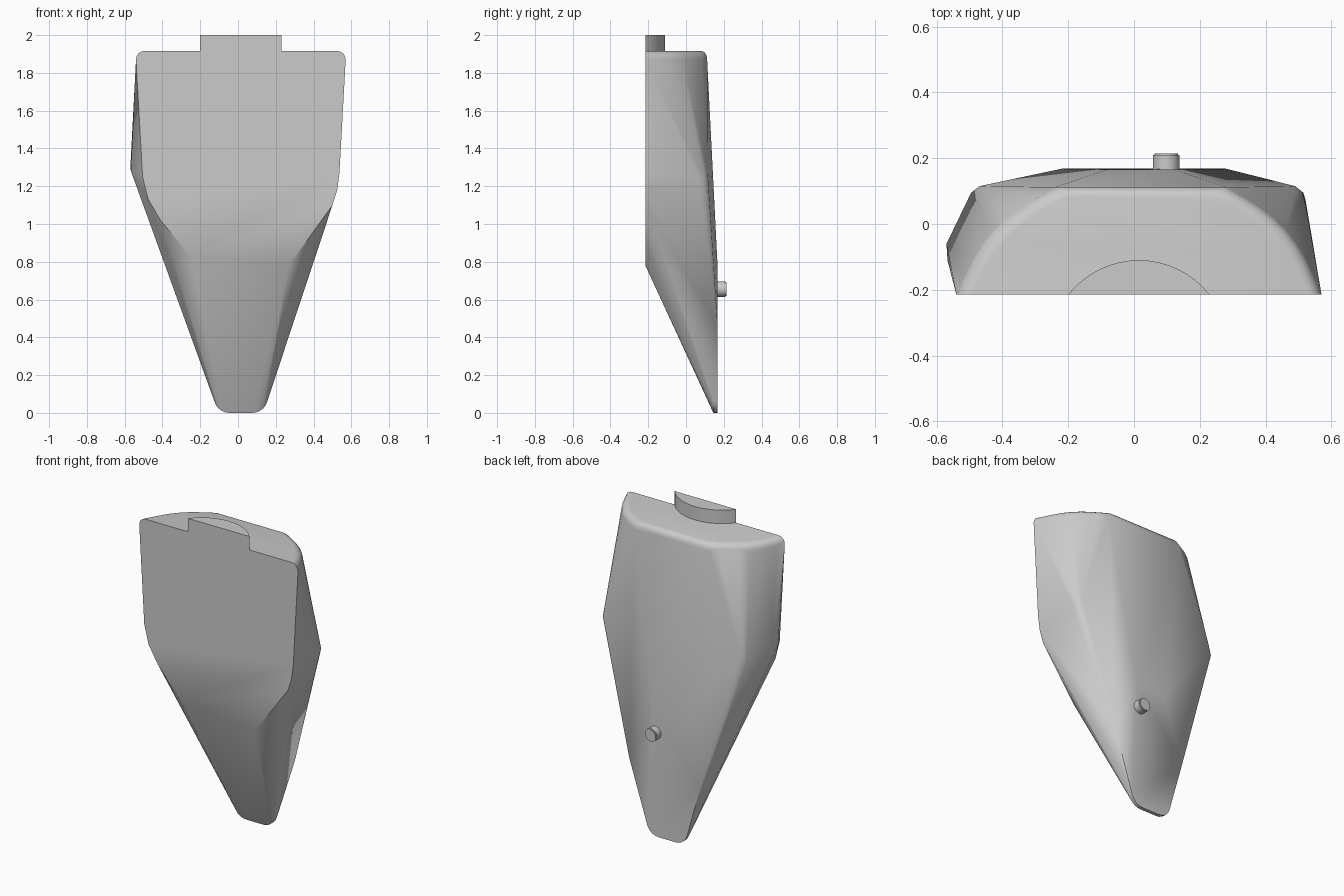
import bpy, bmesh, math
from mathutils import Vector

cube = bpy.data.objects.get("Cube")
if cube:
    bpy.data.objects.remove(cube, do_unlink=True)

FRONT, TOP = -0.215, 1.915

grey = bpy.data.materials.new("plain_grey")
grey.use_nodes = True
COLOUR = (0.6, 0.6, 0.6, 1)
grey.diffuse_color = COLOUR
grey.node_tree.nodes["Principled BSDF"].inputs["Base Color"].default_value = COLOUR


def finish(bm, name, angle=35):
    """Turn a bmesh into a grey object with smooth shading and sharp edges."""
    bmesh.ops.recalc_face_normals(bm, faces=bm.faces)
    mesh = bpy.data.meshes.new(name)
    bm.to_mesh(mesh)
    bm.free()
    mesh.materials.append(grey)
    obj = bpy.data.objects.new(name, mesh)
    bpy.context.collection.objects.link(obj)
    bpy.ops.object.select_all(action="DESELECT")
    obj.select_set(True)
    bpy.context.view_layer.objects.active = obj
    bpy.ops.object.shade_smooth_by_angle(angle=math.radians(angle))
    return obj


def bulge(a, b, amount, steps=8):
    """Shallow curve from a to b in plan, pushed outward by amount."""
    a, b = Vector(a), Vector(b)
    d = b - a
    out = Vector((d.y, -d.x)).normalized()
    return [a.lerp(b, i / steps) + out * amount * math.sin(math.pi * i / steps)
            for i in range(steps + 1)]


# Tapering body: a convex shell around its rims and corners
points = []

# Curved top rim with a rounded shoulder, cut flat at the front
rim = bulge((0.57, FRONT), (0.28, 0.112), 0.05)
rim += bulge((-0.24, 0.112), (-0.54, FRONT), 0.05)
for i in range(5):
    t = math.radians(90 * i / 4)
    inset = 0.04 * (1 - math.cos(t))
    z = TOP - 0.045 * (1 - math.sin(t))
    for p in rim:
        x = p.x - math.copysign(inset, p.x)
        y = FRONT if p.y <= FRONT + 0.001 else max(FRONT, p.y - inset * 0.7)
        points.append((x, y, z))

# Front panel edge, right and left
points += [(x, FRONT, z) for x, z in (
    (0.537, 1.27), (0.525, 1.18), (0.5, 1.1), (0.27, 0.78),
    (-0.505, 1.25), (-0.475, 1.13), (-0.41, 1.02), (-0.25, 0.83))]

# Widest corners at the sides and back, slightly rounded
points += [(0.522, 0.07, 1.23), (0.515, 0.095, 1.25), (0.49, 0.115, 1.27),
           (-0.57, -0.06, 1.3), (-0.567, -0.11, 1.28),
           (-0.495, 0.095, 1.25), (-0.47, 0.115, 1.27),
           (0.28, 0.168, 0.45), (-0.22, 0.168, 0.4),
           (0.12, 0.166, 0.8), (-0.08, 0.166, 0.8)]

# Rounded thin tip
for y in (0.145, 0.168):
    for side, cx in ((1, 0.075), (-1, -0.045)):
        for i in range(6):
            t = math.radians(75 * i / 5)
            points.append((cx + side * 0.083 * math.sin(t), y,
                           0.083 * (1 - math.cos(t))))

bm = bmesh.new()
verts = [bm.verts.new(p) for p in points]
hull = bmesh.ops.convex_hull(bm, input=verts)
loose = {v for v in hull["geom_interior"] if isinstance(v, bmesh.types.BMVert)}
bmesh.ops.delete(bm, geom=list(loose), context="VERTS")
bmesh.ops.dissolve_limit(bm, angle_limit=math.radians(0.5),
                         verts=bm.verts, edges=bm.edges)
finish(bm, "body")

# Round-backed tab on the top
bm = bmesh.new()
outline = []
half, depth = 0.215, 0.105
radius = (half ** 2 + depth ** 2) / (2 * depth)
sweep = math.asin(half / radius)
for i in range(17):
    a = sweep * (1 - i / 8)
    outline.append(bm.verts.new((0.015 + radius * math.sin(a),
                                 FRONT + depth - radius * (1 - math.cos(a)), 1.9)))
base = bm.faces.new(outline)
top = bmesh.ops.extrude_face_region(bm, geom=[base])["geom"]
bmesh.ops.translate(bm, vec=(0, 0, 0.1),
                    verts=[v for v in top if isinstance(v, bmesh.types.BMVert)])
finish(bm, "top_tab")

# Small peg on the back
bm = bmesh.new()
bmesh.ops.create_cone(bm, cap_ends=True, segments=24,
                      radius1=0.041, radius2=0.041, depth=0.065)
rims = [e for e in bm.edges if all(v.co.z < 0 for v in e.verts)]
bmesh.ops.bevel(bm, geom=rims, offset=0.005, segments=2, affect="EDGES")
peg = finish(bm, "back_peg")
peg.rotation_euler.x = math.pi / 2
peg.location = (0.098, 0.1825, 0.655)
